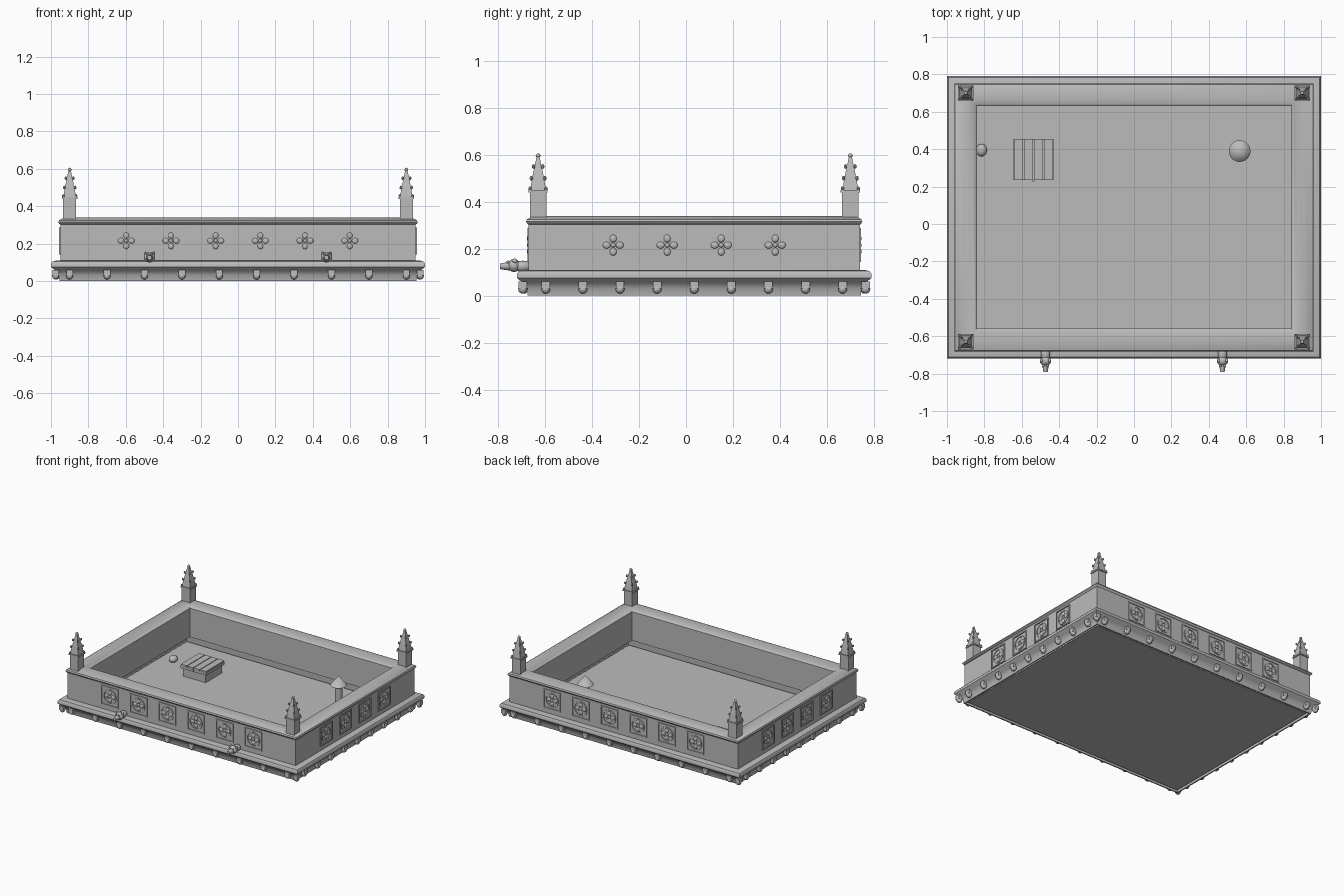
import bpy, bmesh, math
from mathutils import Matrix, Vector

if "Cube" in bpy.data.objects:
    bpy.data.objects.remove(bpy.data.objects["Cube"])

CY = 0.035            # centre of the parapet in y
HX, HY = 1.0, 0.755   # outer half sizes of the cornice

stone = bpy.data.materials.new("grey stone")
stone.diffuse_color = (0.5, 0.5, 0.5, 1)
stone.use_nodes = True
stone.node_tree.nodes["Principled BSDF"].inputs["Base Color"].default_value = stone.diffuse_color


def finish(name, bm, smooth=None):
    bmesh.ops.recalc_face_normals(bm, faces=bm.faces)
    me = bpy.data.meshes.new(name)
    bm.to_mesh(me)
    bm.free()
    me.materials.append(stone)
    ob = bpy.data.objects.new(name, me)
    bpy.context.collection.objects.link(ob)
    if smooth:
        bpy.ops.object.select_all(action='DESELECT')
        bpy.context.view_layer.objects.active = ob
        ob.select_set(True)
        bpy.ops.object.shade_smooth_by_angle(angle=math.radians(smooth))
    return ob


def box(bm, c, s, m=Matrix()):
    bmesh.ops.create_cube(bm, size=1, matrix=m @ Matrix.Translation(c) @ Matrix.Diagonal((*s, 1)))


def ball(bm, c, s, m=Matrix(), seg=10):
    bmesh.ops.create_uvsphere(bm, u_segments=seg, v_segments=seg // 2 + 1, radius=1,
                              matrix=m @ Matrix.Translation(c) @ Matrix.Diagonal((*s, 1)))


def cone(bm, c, r1, r2, h, seg=16, m=Matrix()):
    bmesh.ops.create_cone(bm, cap_ends=True, segments=seg, radius1=r1, radius2=r2, depth=h,
                          matrix=m @ Matrix.Translation(c))


def frame(name, profile, smooth=None):
    """Sweep a closed (inset, z) profile round the rectangle."""
    bm = bmesh.new()
    loops = [[bm.verts.new((sx * (HX - d), CY + sy * (HY - d), z))
              for sx, sy in ((-1, -1), (1, -1), (1, 1), (-1, 1))] for d, z in profile]
    for a, b in zip(loops, loops[1:] + loops[:1]):
        for i in range(4):
            j = (i + 1) % 4
            bm.faces.new((a[i], a[j], b[j], b[i]))
    return finish(name, bm, smooth)


# Stacked mouldings and wall
frame("cornice", [(0.055, 0.0), (0.046, 0.0), (0.042, 0.03), (0.028, 0.055), (0.008, 0.068),
                  (0.0, 0.076), (0.0, 0.092), (0.008, 0.104), (0.03, 0.11), (0.06, 0.11),
                  (0.06, 0.09)], 40)
frame("wall", [(0.05, 0.10), (0.05, 0.31), (0.155, 0.31), (0.155, 0.10)])
frame("coping", [(0.055, 0.30), (0.045, 0.305), (0.039, 0.315), (0.043, 0.325), (0.06, 0.334),
                 (0.09, 0.34), (0.12, 0.339), (0.145, 0.333), (0.16, 0.32), (0.16, 0.305)], 40)

# Roof floor, slightly clear of the cornice
bm = bmesh.new()
box(bm, (0, CY, 0.008), (2 * (HX - 0.07), 2 * (HY - 0.07), 0.006))
finish("floor", bm)


def side(k):
    """Local frame of a side: x along it, -y outwards, origin at the centre."""
    return Matrix.Translation((0, CY, 0)) @ Matrix.Rotation(k * math.pi / 2, 4, 'Z')


names = ["front", "right", "back", "left"]
for k, label in enumerate(names):
    m = side(k)
    long_side = k % 2 == 0
    half = HY if long_side else HX

    # Corbels under the cornice
    bm = bmesh.new()
    n, step = (10, 0.2) if long_side else (9, 0.158)
    for i in range(n):
        x = (i - (n - 1) / 2) * step
        box(bm, (x, -half + 0.034, 0.045), (0.036, 0.04, 0.03), m)
        ball(bm, (x, -half + 0.03, 0.028), (0.02, 0.02, 0.02), m)
    finish(label + "_corbels", bm, 40)

    # Carved square panels with a four-lobed rosette
    bm = bmesh.new()
    n = 6 if long_side else 4
    y0 = -half + 0.049
    for i in range(n):
        x = (i - (n - 1) / 2) * (0.239 if long_side else 0.23)
        p = m @ Matrix.Translation((x, y0, 0.215))
        for s in (-1, 1):
            box(bm, (s * 0.068, 0, 0), (0.008, 0.01, 0.144), p)
            box(bm, (0, 0, s * 0.068), (0.144, 0.01, 0.008), p)
        for j in range(16):
            r = p @ Matrix.Rotation(j * math.pi / 8, 4, 'Y')
            box(bm, (0, 0, 0.05), (0.021, 0.008, 0.007), r)
        for j in range(4):
            r = p @ Matrix.Rotation(j * math.pi / 2, 4, 'Y')
            ball(bm, (0, 0, 0.028), (0.015, 0.006, 0.017), r, 8)
        ball(bm, (0, 0, 0), (0.01, 0.007, 0.01), p, 8)
    finish(label + "_panels", bm, 40)

# Corner corbels and pinnacles
for sx in (-1, 1):
    for sy in (-1, 1):
        tag = ("right" if sx > 0 else "left") + ("_back" if sy > 0 else "_front")
        bm = bmesh.new()
        m = Matrix.Translation((sx * 0.975, CY + sy * 0.73, 0))
        box(bm, (0, 0, 0.045), (0.036, 0.036, 0.03), m)
        ball(bm, (0, 0, 0.028), (0.02, 0.02, 0.02), m)
        finish(tag + "_corner_corbel", bm, 40)

        bm = bmesh.new()
        m = Matrix.Translation((sx * 0.9, CY + sy * 0.665, 0))
        turn = m @ Matrix.Rotation(math.pi / 4, 4, 'Z')
        q = math.sqrt(2)
        box(bm, (0, 0, 0.385), (0.07, 0.07, 0.11), m)
        box(bm, (0, 0, 0.444), (0.082, 0.082, 0.01), m)
        cone(bm, (0, 0, 0.475), 0.034 * q, 0.025 * q, 0.055, 4, turn)
        cone(bm, (0, 0, 0.5475), 0.025 * q, 0.006 * q, 0.09, 4, turn)
        for z, r in ((0.455, 0.034), (0.5, 0.029), (0.55, 0.02)):
            for a in (-1, 1):
                for b in (-1, 1):
                    ball(bm, (a * r, b * r, z), (0.007, 0.007, 0.01), m, 8)
        ball(bm, (0, 0, 0.596), (0.01, 0.01, 0.01), m)
        finish(tag + "_pinnacle", bm, 35)

# Gargoyle spouts on the front
for s, tag in ((-1, "left"), (1, "right")):
    bm = bmesh.new()
    m = Matrix.Translation((s * 0.473, 0, 0))
    ball(bm, (0, -0.695, 0.125), (0.026, 0.04, 0.024), m, 12)
    ball(bm, (0, -0.733, 0.128), (0.031, 0.026, 0.028), m, 12)
    cone(bm, (0, 0, 0), 0.02, 0.012, 0.05, 10,
         m @ Matrix.Translation((0, -0.767, 0.125)) @ Matrix.Rotation(math.pi / 2, 4, 'X'))
    for e in (-1, 1):
        ball(bm, (e * 0.022, -0.73, 0.148), (0.008, 0.012, 0.01), m, 8)
        ball(bm, (e * 0.012, -0.758, 0.143), (0.007, 0.007, 0.006), m, 8)
    finish("gargoyle_" + tag, bm, 40)

# Roof hatch: box body, planked lid and handle
bm = bmesh.new()
hx, hy = -0.537, 0.345
box(bm, (hx, hy, 0.045), (0.19, 0.195, 0.07))
box(bm, (hx, hy, 0.083), (0.215, 0.22, 0.02))
for i in range(4):
    box(bm, (hx + (i - 1.5) * 0.0535, hy, 0.097), (0.048, 0.218, 0.012))
box(bm, (hx, hy - 0.112, 0.083), (0.012, 0.01, 0.012))
finish("hatch", bm)

# Vent pipe with conical cap
bm = bmesh.new()
cone(bm, (0.565, 0.39, 0.11), 0.026, 0.026, 0.2)
cone(bm, (0.565, 0.39, 0.245), 0.058, 0.0, 0.07, 24)
finish("vent", bm, 40)

# Small round lamp near the left wall
bm = bmesh.new()
ball(bm, (-0.815, 0.395, 0.035), (0.03, 0.035, 0.025), seg=12)
finish("floor_lamp", bm, 40)
